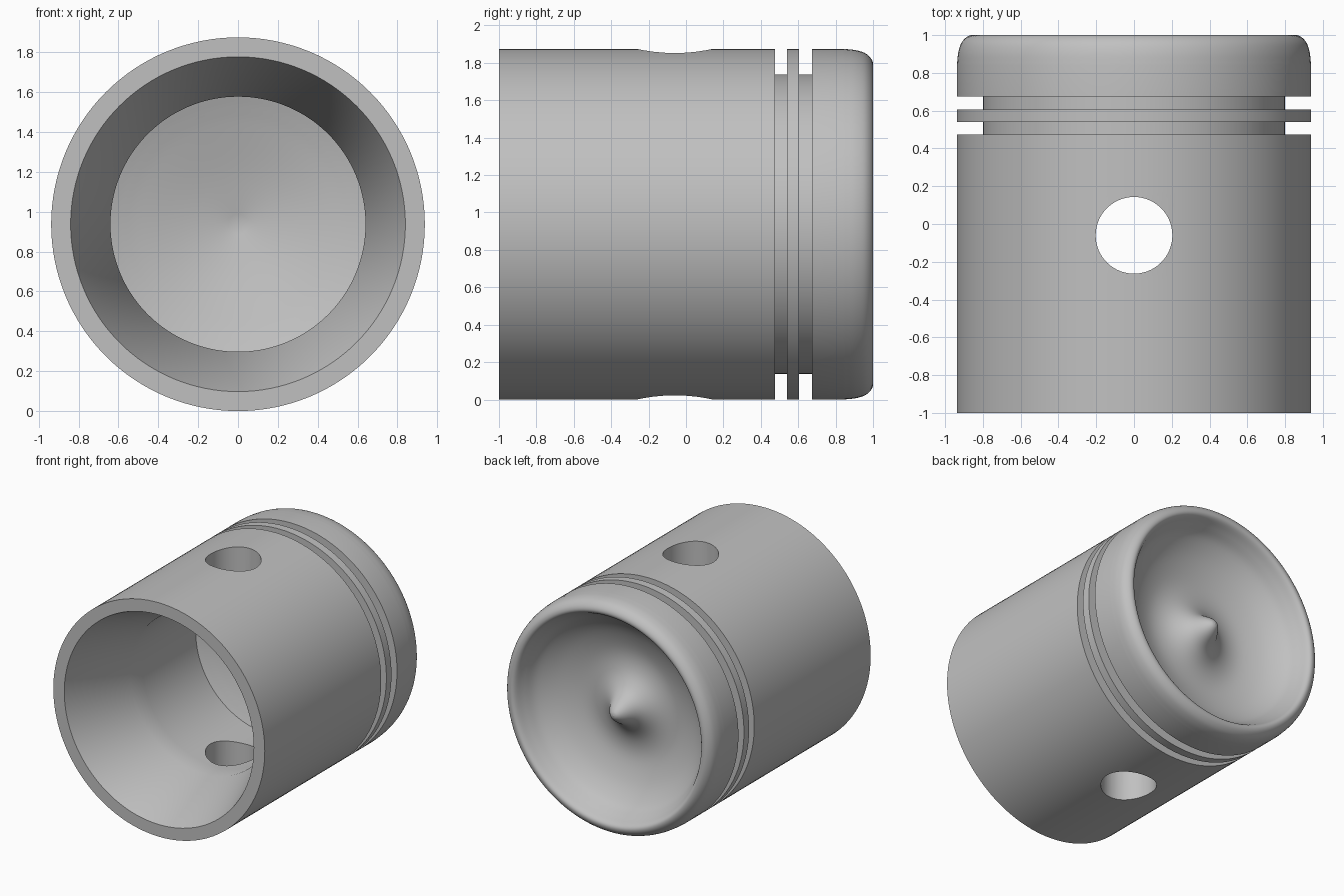
import bpy
import bmesh
import math
from mathutils import Vector, Matrix

R = 0.9375           # outer radius, also the height of the axis
SEGMENTS = 128

cube = bpy.data.objects.get("Cube")
if cube:
    bpy.data.objects.remove(cube, do_unlink=True)

metal = bpy.data.materials.new("grey metal")
metal.use_nodes = True
metal.diffuse_color = (0.53, 0.53, 0.53, 1)
metal.node_tree.nodes["Principled BSDF"].inputs["Base Color"].default_value = metal.diffuse_color


def smooth_path(points, steps=5):
    """Catmull-Rom curve through (radius, y) points."""
    p = [Vector(q) for q in points]
    p = [2 * p[0] - p[1]] + p + [2 * p[-1] - p[-2]]
    path = []
    for a, b, c, d in zip(p, p[1:], p[2:], p[3:]):
        for i in range(steps):
            t = i / steps
            path.append(0.5 * (2 * b + (c - a) * t + (2 * a - 5 * b + 4 * c - d) * t ** 2
                               + (3 * b - a - 3 * c + d) * t ** 3))
    return [(max(q.x, 0), q.y) for q in path] + [points[-1]]


def lathe(name, profile):
    """Revolve a (radius, y) profile about the lengthwise axis."""
    bm = bmesh.new()
    verts = [bm.verts.new((r, y, 0)) for r, y in profile]
    edges = [bm.edges.new(pair) for pair in zip(verts, verts[1:])]
    bmesh.ops.spin(bm, geom=verts + edges, cent=(0, 0, 0), axis=(0, 1, 0),
                   angle=math.tau, steps=SEGMENTS, use_merge=True)
    bmesh.ops.remove_doubles(bm, verts=bm.verts, dist=0.0002)
    bmesh.ops.recalc_face_normals(bm, faces=bm.faces)
    bmesh.ops.translate(bm, verts=bm.verts, vec=(0, 0, R))
    mesh = bpy.data.meshes.new(name)
    bm.to_mesh(mesh)
    bm.free()
    mesh.materials.append(metal)
    obj = bpy.data.objects.new(name, mesh)
    bpy.context.collection.objects.link(obj)
    return obj


# Hollow inside: crown underside, bore, flared skirt
underside = smooth_path([(0, 0.54), (0.25, 0.49), (0.48, 0.43), (0.58, 0.40), (0.64, 0.38)])
bore = [(0.64, 0.18), (0.64, -0.3), (0.64, -0.45), (0.84, -1)]

# Outer wall with two ring grooves
wall = [(R, -1), (R, -0.3), (R, 0.18)]
for start, end in ((0.475, 0.54), (0.605, 0.675)):
    wall += [(R, start), (0.8, start), (0.8, end), (R, end)]

# Rounded crown edge and dished top with a central point
crown = smooth_path([(R, 0.84), (0.93, 0.91), (0.91, 0.965), (0.87, 0.998), (0.83, 0.99),
                     (0.79, 0.92), (0.73, 0.83), (0.6, 0.74), (0.42, 0.68), (0.27, 0.69),
                     (0.15, 0.76), (0.07, 0.87), (0.03, 0.91), (0, 0.92)])

piston = lathe("piston_body", underside + bore + wall + crown)

# Pin hole straight through both walls
bpy.ops.mesh.primitive_cylinder_add(vertices=64, radius=0.203, depth=3, location=(0, -0.06, R))
cutter = bpy.context.object
cutter.name = "pin_hole_cutter"
cutter.hide_render = True
cutter.data.materials.append(metal)

cut = piston.modifiers.new("pin_hole", "BOOLEAN")
cut.operation = "DIFFERENCE"
cut.solver = "EXACT"
cut.object = cutter

bpy.ops.object.select_all(action="DESELECT")
piston.select_set(True)
bpy.context.view_layer.objects.active = piston
bpy.ops.object.modifier_apply(modifier=cut.name)
bpy.data.objects.remove(cutter, do_unlink=True)
bpy.ops.object.shade_smooth_by_angle(angle=math.radians(30))
